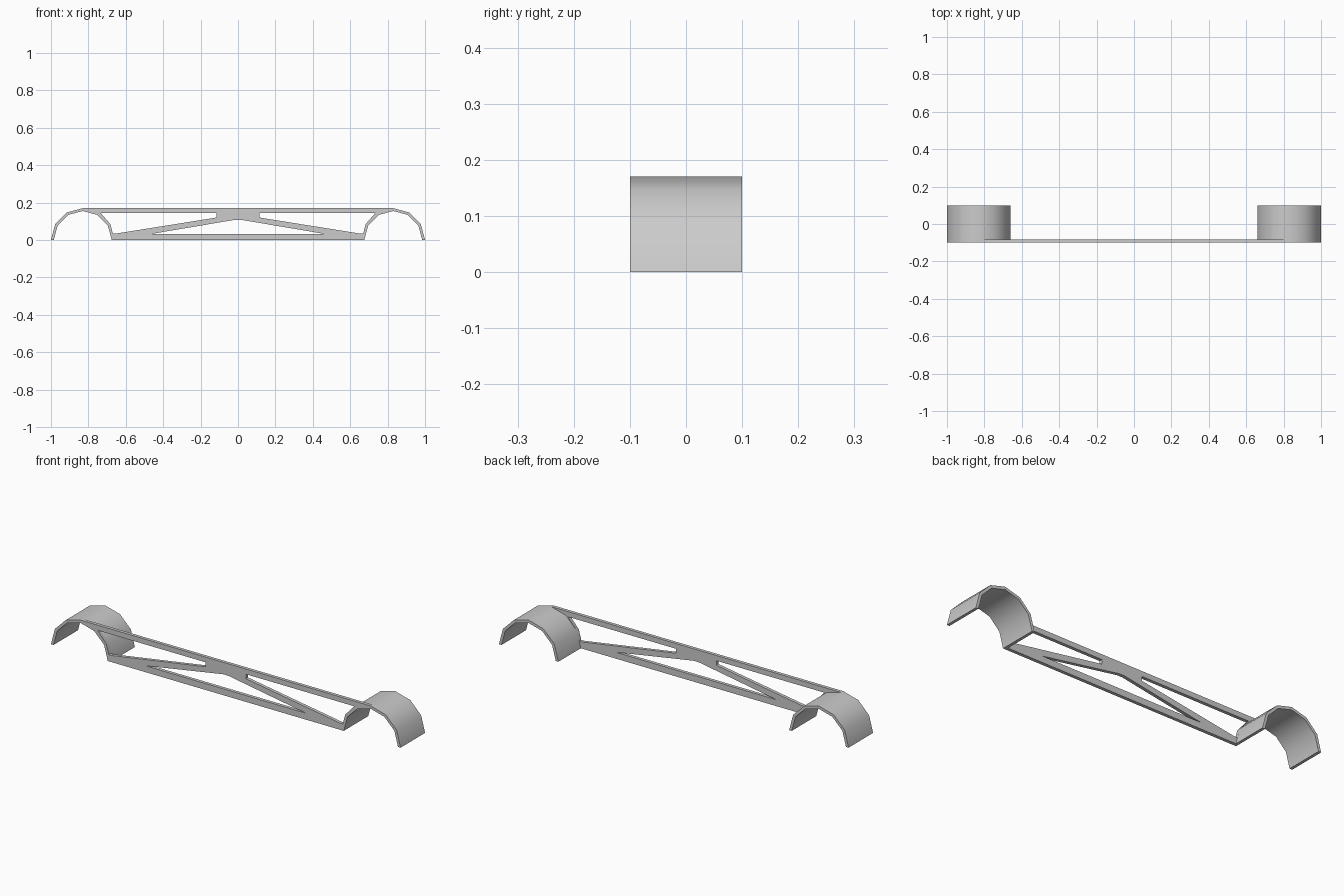
import bpy
from math import sin, cos, pi, radians

cube = bpy.data.objects.get("Cube")
if cube:
    bpy.data.objects.remove(cube, do_unlink=True)

# Single grey plastic
grey = bpy.data.materials.new("grey")
grey.use_nodes = True
colour = (0.6, 0.6, 0.6, 1)
grey.diffuse_color = colour
grey.node_tree.nodes["Principled BSDF"].inputs["Base Color"].default_value = colour

RADIUS, WALL, CENTRE = 0.17, 0.015, 0.83
HALF_DEPTH, PLATE = 0.1, 0.017


def arc(radius, centre, start=0, end=6):
    """Points in 30 degree steps, counted from +x."""
    return [(centre + radius * cos(i * pi / 6), radius * sin(i * pi / 6))
            for i in range(start, end + 1)]


def mirror(points):
    return [(-x, z) for x, z in points]


def extrude_outlines(name, outlines, y_front, y_back):
    """Fill outlines (inner ones become holes) in the xz plane, with depth along y."""
    curve = bpy.data.curves.new(name, "CURVE")
    curve.dimensions = "2D"
    curve.fill_mode = "BOTH"
    curve.extrude = (y_back - y_front) / 2
    for points in outlines:
        spline = curve.splines.new("POLY")
        spline.points.add(len(points) - 1)
        for p, (x, z) in zip(spline.points, points):
            p.co = (x, z, 0, 1)
        spline.use_cyclic_u = True
    obj = bpy.data.objects.new(name, curve)
    bpy.context.collection.objects.link(obj)
    obj.rotation_euler.x = radians(90)
    obj.location.y = (y_front + y_back) / 2
    bpy.ops.object.select_all(action="DESELECT")
    obj.select_set(True)
    bpy.context.view_layer.objects.active = obj
    bpy.ops.object.convert(target="MESH")
    obj = bpy.context.object
    obj.data.materials.clear()
    obj.data.materials.append(grey)
    bpy.ops.object.transform_apply(location=True, rotation=True, scale=True)
    bpy.ops.object.shade_smooth_by_angle(angle=radians(35))
    return obj


# Half-round clips at both ends
for side, sign in (("left", 1), ("right", -1)):
    outer = arc(RADIUS, sign * CENTRE)
    inner = arc(RADIUS - WALL, sign * CENTRE)
    extrude_outlines(side + "_clip", [outer + inner[::-1]], -HALF_DEPTH, HALF_DEPTH)

# Truss plate along the front, following the clips at its ends
end = [(CENTRE, RADIUS)] + arc(RADIUS - WALL / 2, CENTRE, 3, 6)
frame = end + mirror(end)[::-1]
upper_opening = [(0.115, 0.143), (0.733, 0.143), arc(RADIUS, CENTRE)[5],
                 (0.669, 0.034), (0.655, 0.034), (0.115, 0.12)]
lower_opening = [(-0.46, 0.033), (0.46, 0.033), (0.015, 0.108), (-0.015, 0.108)]
extrude_outlines("truss", [frame, upper_opening, mirror(upper_opening), lower_opening],
                 -HALF_DEPTH, -HALF_DEPTH + PLATE)
